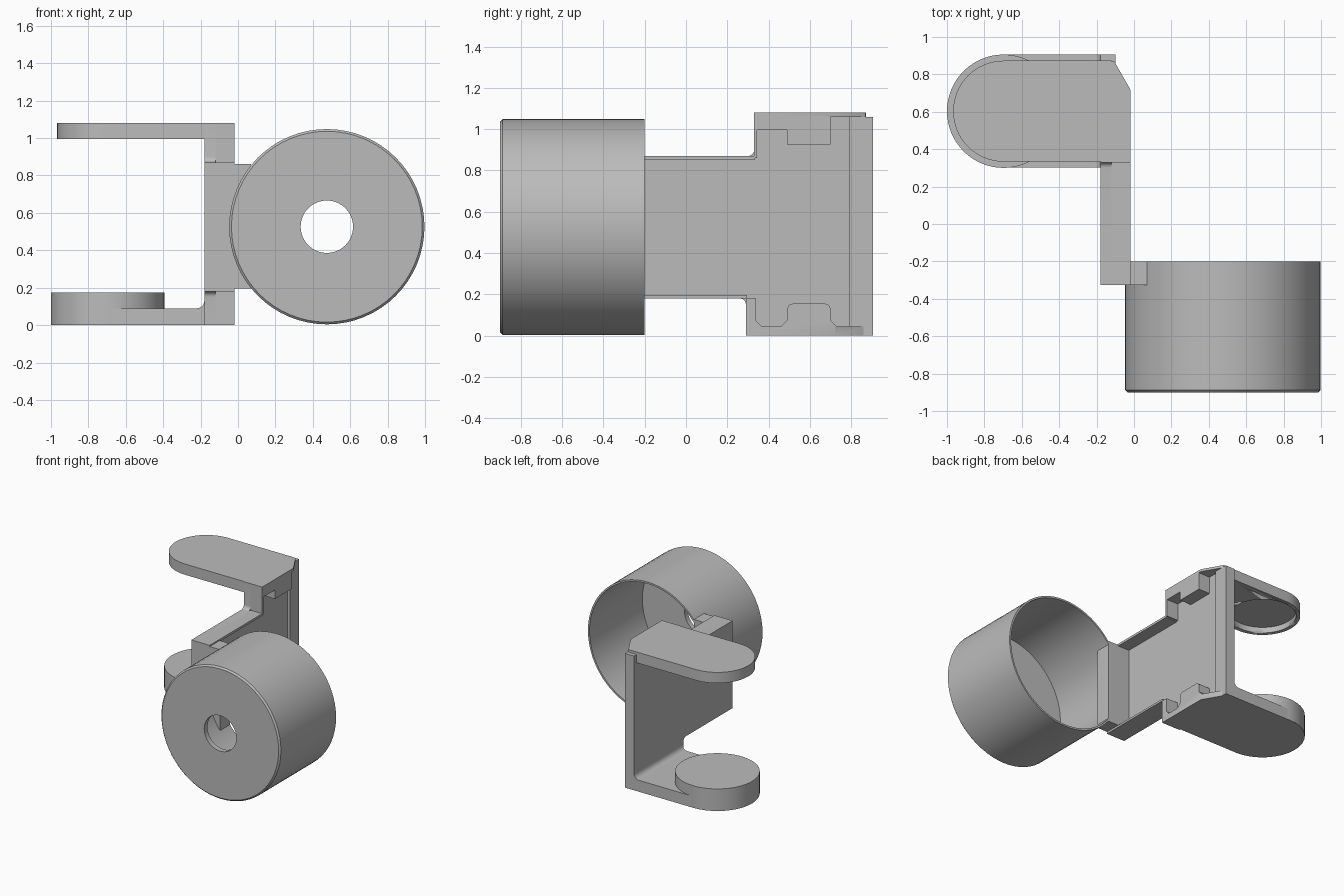
import bpy, bmesh
from math import pi, cos, sin
from mathutils import Vector

if "Cube" in bpy.data.objects:
    bpy.data.objects.remove(bpy.data.objects["Cube"])

grey = bpy.data.materials.new("plain grey")
grey.use_nodes = True
GREY = (0.5, 0.5, 0.5, 1)
grey.diffuse_color = GREY
grey.node_tree.nodes["Principled BSDF"].inputs["Base Color"].default_value = GREY


def finish(name, bm, smooth=True):
    bmesh.ops.recalc_face_normals(bm, faces=bm.faces)
    mesh = bpy.data.meshes.new(name)
    bm.to_mesh(mesh)
    bm.free()
    mesh.materials.append(grey)
    obj = bpy.data.objects.new(name, mesh)
    bpy.context.collection.objects.link(obj)
    if smooth:
        bpy.ops.object.select_all(action="DESELECT")
        obj.select_set(True)
        bpy.context.view_layer.objects.active = obj
        bpy.ops.object.shade_smooth_by_angle(angle=pi / 6)
    return obj


def prism(name, points, lo, hi, axis, chamfer=False):
    """Extrude a flat outline from lo to hi along an axis."""
    place = {"x": lambda a, b, c: (c, a, b),
             "y": lambda a, b, c: (a, c, b),
             "z": lambda a, b, c: (a, b, c)}[axis]
    bm = bmesh.new()
    face = bm.faces.new([bm.verts.new(place(a, b, lo)) for a, b in points])
    out = bmesh.ops.extrude_face_region(bm, geom=[face])
    verts = [v for v in out["geom"] if isinstance(v, bmesh.types.BMVert)]
    bmesh.ops.translate(bm, verts=verts, vec=Vector(place(0, 0, hi - lo)))
    if chamfer:  # slanted back corner of the flanges
        cut = bmesh.ops.bisect_plane(
            bm, geom=bm.verts[:] + bm.edges[:] + bm.faces[:],
            plane_co=(-0.02, 0.72, 0), plane_no=(0.14, 0.08, 0), clear_outer=True)
        edges = [e for e in cut["geom_cut"] if isinstance(e, bmesh.types.BMEdge)]
        bmesh.ops.holes_fill(bm, edges=[e for e in bm.edges if e.is_boundary] or edges)
    return finish(name, bm)


def box(name, x, y, z):
    return prism(name, [(x[0], y[0]), (x[1], y[0]), (x[1], y[1]), (x[0], y[1])],
                 z[0], z[1], "z")


def arc(cx, cy, r, start, end, steps):
    return [(cx + r * cos(start + (end - start) * i / steps),
             cy + r * sin(start + (end - start) * i / steps)) for i in range(steps + 1)]


def arm_outline(r, end_x):
    return [(end_x, CY + r)] + arc(CX, CY, r, pi / 2, 1.5 * pi, 32) + [(end_x, CY - r)]


CX, CY = -0.697, 0.603            # centre of the rounded arm ends
BACK, FACE, OUT = -0.18, -0.12, -0.02   # depth layers of the bracket

# Cup: lathed about the y axis, holed front, open back
profile = [(0.14, -0.9), (0.51, -0.9), (0.522, -0.888), (0.522, -0.2),
           (0.508, -0.2), (0.508, -0.86), (0.14, -0.86)]
bm = bmesh.new()
verts = [bm.verts.new((r, y, 0)) for r, y in profile]
edges = [bm.edges.new((verts[i - 1], verts[i])) for i in range(len(verts))]
bmesh.ops.spin(bm, geom=verts + edges, cent=(0, 0, 0), axis=(0, 1, 0),
               angle=2 * pi, steps=64)
bmesh.ops.remove_doubles(bm, verts=bm.verts, dist=0.0001)
bmesh.ops.translate(bm, verts=bm.verts, vec=(0.475, 0, 0.526))
finish("cup", bm)

# Bracket web: one flat plate, narrow at the cup and tall at the arms
web = [(-0.325, 0.18)] + arc(0.26, 0.15, 0.03, pi / 2, 0, 6) + [
    (0.29, 0), (0.905, 0), (0.905, 1.06), (0.87, 1.06), (0.87, 1.08), (0.33, 1.08)]
web += arc(0.3, 0.9, 0.03, 0, -pi / 2, 6) + [(-0.325, 0.87)]
prism("bracket_web", web, BACK, FACE, "x")
box("back_edge", (FACE, -0.1), (0.79, 0.905), (0, 1.06))

# Rails and the tab that joins the bracket to the cup
box("upper_rail", (FACE, OUT), (-0.325, 0.335), (0.852, 0.87))
box("lower_rail", (FACE, OUT), (-0.325, 0.295), (0.18, 0.196))
box("cup_tab", (BACK, 0.07), (-0.325, -0.2), (0.196, 0.86))

# Stepped flanges with a slanted corner
prism("upper_flange",
      [(0.33, 1.08), (0.33, 0.86), (0.345, 0.86), (0.345, 0.995), (0.49, 0.995),
       (0.49, 0.925), (0.7, 0.925), (0.7, 1.06), (0.87, 1.06), (0.87, 1.08)],
      FACE, OUT, "x", chamfer=True)
lower = [(0.87, 0), (0.87, 0.045), (0.73, 0.045), (0.7, 0.075)]
lower += arc(0.67, 0.125, 0.03, 0, pi / 2, 5) + arc(0.52, 0.125, 0.03, pi / 2, pi, 5)
lower += [(0.49, 0.075), (0.46, 0.045), (0.365, 0.045), (0.34, 0.07), (0.34, 0.18),
          (0.29, 0.18), (0.29, 0)]
prism("lower_flange", lower, FACE, OUT, "x", chamfer=True)

# Lower arm with its round pad and inner fillet
prism("lower_arm", arm_outline(0.302, FACE), 0, 0.09, "z")
prism("round_pad", arc(CX, CY, 0.303, 0, 2 * pi, 64)[:-1], 0.002, 0.175, "z")
prism("arm_fillet", [(BACK, 0.09)] + arc(-0.22, 0.13, 0.04, 0, -pi / 2, 6),
      CY - 0.302, CY + 0.302, "y")

# Upper arm, hollowed by a round pocket underneath
arm = prism("upper_arm", arm_outline(0.27, FACE), 0.995, 1.08, "z")
cutter = prism("pocket_cutter", arc(CX, CY, 0.24, 0, 2 * pi, 64)[:-1], 0.9, 1.04, "z")
cutter.hide_render = True
cutter.hide_viewport = True
pocket = arm.modifiers.new("pocket", "BOOLEAN")
pocket.operation = "DIFFERENCE"
pocket.solver = "EXACT"
pocket.object = cutter
